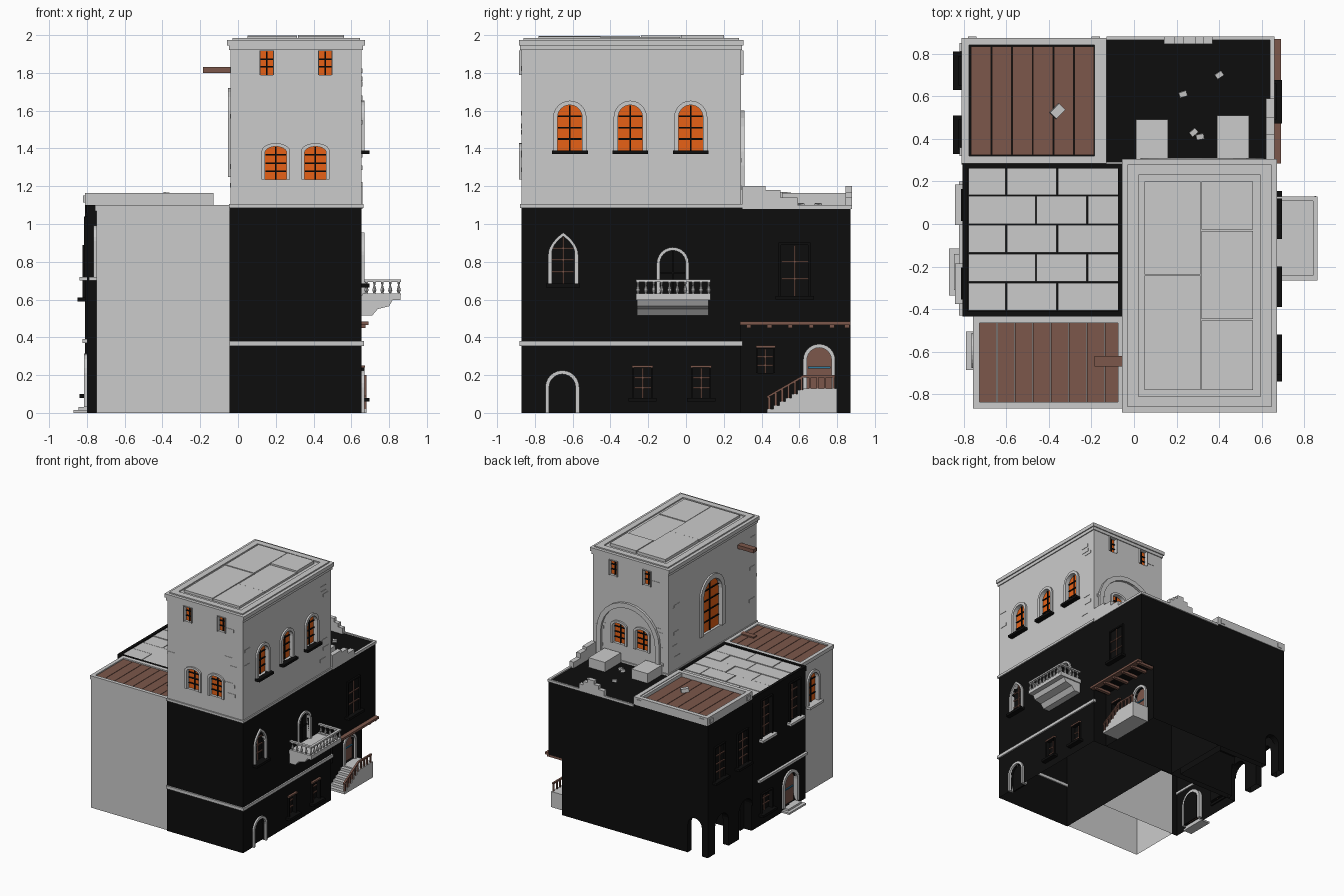
import bpy, bmesh, random
from math import sin, cos, pi
from mathutils import Vector, Matrix

if "Cube" in bpy.data.objects:
    bpy.data.objects.remove(bpy.data.objects["Cube"])
random.seed(4)

def material(name, c):
    m = bpy.data.materials.new(name)
    m.diffuse_color = (*c, 1)
    m.use_nodes = True
    m.node_tree.nodes["Principled BSDF"].inputs["Base Color"].default_value = m.diffuse_color
    return m
BLACK = material("dark_plaster", (.004, .004, .004))
BROWN = material("wood", (.2, .095, .07))
ORANGE = material("glowing_glass", (.8, .12, .008))
BLUE = material("door_latch", (.03, .2, .35))

def finish(name, bm, mat=None):
    bmesh.ops.recalc_face_normals(bm, faces=bm.faces)
    me = bpy.data.meshes.new(name)
    bm.to_mesh(me); bm.free()
    ob = bpy.data.objects.new(name, me)
    bpy.context.collection.objects.link(ob)
    if mat: me.materials.append(mat)
    return ob

def boxes(name, items, mat=None):
    bm = bmesh.new()
    for a in items:
        c = [(a[i] + a[i + 1]) / 2 for i in (0, 2, 4)]
        s = [abs(a[i + 1] - a[i]) for i in (0, 2, 4)]
        bmesh.ops.create_cube(bm, size=1, matrix=Matrix.Translation(c) @ Matrix.Diagonal((*s, 1)))
    return finish(name, bm, mat)

def rim(name, x0, x1, y0, y1, z0, z1, t, mat=None):
    return boxes(name, [(x0, x1, y0, y0 + t, z0, z1), (x0, x1, y1 - t, y1, z0, z1),
                        (x0, x0 + t, y0 + t, y1 - t, z0, z1), (x1 - t, x1, y0 + t, y1 - t, z0, z1)], mat)

# wall = (side, plane): u runs along the wall, d points outward
def P(w, u, d, z):
    s, p = w
    return {"R": (p + d, u, z), "L": (p - d, u, z), "F": (u, p - d, z), "B": (u, p + d, z)}[s]

def wboxes(name, w, items, mat=None):
    out = []
    for u0, u1, d0, d1, z0, z1 in items:
        a, b = P(w, u0, d0, z0), P(w, u1, d1, z1)
        out.append((a[0], b[0], a[1], b[1], z0, z1))
    return boxes(name, out, mat)

def prism(name, w, pts, d0, d1, mat=None):
    bm = bmesh.new()
    a, b = ([bm.verts.new(P(w, u, d, z)) for u, z in pts] for d in (d0, d1))
    bm.faces.new(a); bm.faces.new(b)
    for i in range(len(pts)):
        j = (i + 1) % len(pts)
        bm.faces.new((a[i], a[j], b[j], b[i]))
    return finish(name, bm, mat)

def outline(u, z0, z1, hw, kind):
    if kind == "rect":
        return [(u + hw, z0), (u + hw, z1), (u - hw, z1), (u - hw, z0)]
    rise = {"round": hw, "low": hw * .55, "point": hw * 1.5}[kind]
    n, half = 6, []
    for i in range(n + 1):
        s = i / n
        half.append((hw * (1 - s * s), rise * s) if kind == "point" else (hw * cos(s * pi / 2), rise * sin(s * pi / 2)))
    top = [(u + x, z1 - rise + z) for x, z in half] + [(u - x, z1 - rise + z) for x, z in half[-2::-1]]
    return [(u + hw, z0)] + top + [(u - hw, z0)]

def surround(name, w, outer, inner, d0, d1, mat=None):
    bm = bmesh.new()
    secs = [[bm.verts.new(P(w, *q)) for q in ((o[0], d0, o[1]), (o[0], d1, o[1]), (i[0], d1, i[1]), (i[0], d0, i[1]))]
            for o, i in zip(outer, inner)]
    for a, b in zip(secs, secs[1:]):
        for k in range(4):
            bm.faces.new((a[k], a[k - 1], b[k - 1], b[k]))
    bm.faces.new(secs[0]); bm.faces.new(secs[-1])
    return finish(name, bm, mat)

def opening(name, w, u, z0, z1, hw, kind="rect", fw=.02, pane=ORANGE, frame=None, bars=BLACK, rows=3, cuts=None, sill=None):
    inner = outline(u, z0, z1, hw, kind)
    surround(name + "_frame", w, outline(u, z0, z1 + fw, hw + fw, kind), inner, -.03, .014, frame)
    dp = .003
    if cuts is not None:
        cuts.append(prism("cutter", w, inner, -.035, .05)); dp = -.022
    prism(name + "_pane", w, inner, dp - .006, dp, pane)
    if rows:
        t, h = .004, z1 - z0
        wboxes(name + "_bars", w, [(u - t, u + t, dp, dp + .008, z0, z1 - .003)] +
               [(u - hw * .97, u + hw * .97, dp, dp + .008, z0 + h * k / (rows + 1) - t, z0 + h * k / (rows + 1) + t)
                for k in range(1, rows + 1)], bars)
    if sill:
        wboxes(name + "_sill", w, [(u - hw - .03, u + hw + .03, -.01, .04, z0 - .02, z0)], sill[0])

def carve(ob, cutters=()):
    for c in cutters:
        m = ob.modifiers.new("cut", "BOOLEAN")
        m.object, m.solver = c, "EXACT"
    me = bpy.data.meshes.new_from_object(ob.evaluated_get(bpy.context.evaluated_depsgraph_get()))
    ob.modifiers.clear(); ob.data = me
    for c in cutters: bpy.data.objects.remove(c)
    bm = bmesh.new(); bm.from_mesh(me)          # shells are open underneath
    bmesh.ops.delete(bm, geom=[f for f in bm.faces if f.normal.z < -.9 and f.calc_center_median().z < .01], context="FACES")
    bm.to_mesh(me); bm.free()

# main masses
base = boxes("tower_base", [(-.045, .655, -.87, .29, 0, 1.09)], BLACK)
upper = boxes("tower_upper", [(-.04, .655, -.87, .29, 1.09, 1.95)])
boxes("back_wing_upper", [(-.14, .655, .29, .87, .47, 1.09)], BLACK)
low = boxes("back_wing_lower", [(-.14, .53, .29, .87, 0, .47)], BLACK)
mid = boxes("middle_block", [(-.8, -.045, -.43, .28, 0, 1.08)], BLACK)
corner = boxes("corner_block", [(-.81, -.14, .28, .87, 0, 1.1)], BLACK)
front = boxes("front_wing", [(-.75, -.045, -.86, -.43, 0, 1.075)])
R, L, F, B = ("R", .655), ("L", -.04), ("F", -.87), ("B", .29)
ML, CL, FL, RR = ("L", -.8), ("L", -.81), ("L", -.75), ("R", .53)

# tower windows
cuts = []
for u in (-.615, -.295, .025):
    opening("tower_side_window", R, u, 1.39, 1.63, .065, "round", .023, cuts=cuts, sill=[BLACK])
for w in (F, B):
    for u in (.2, .41):
        opening("tower_low_window", w, u, 1.235, 1.41, .057, "low", .018, cuts=cuts)
    for u in (.152, .462):
        opening("tower_high_window", w, u, 1.79, 1.915, .034, "rect", .004, rows=2, cuts=cuts)
opening("tower_great_window", L, -.28, 1.25, 1.68, .12, "round", .04, rows=4, cuts=cuts)
carve(upper, cuts)
surround("blind_arch", B, outline(.32, 1.09, 1.6, .29, "round"), outline(.32, 1.09, 1.56, .25, "round"), -.01, .02)
boxes("tower_beam", [(-.185, -.03, -.67, -.62, 1.8, 1.83)], BROWN)
boxes("tower_string_course", [(-.047, .665, -.88, .3, 1.085, 1.105)])
boxes("tower_cornice", [(-.047, .663, -.878, .297, 1.92, 1.945), (-.057, .672, -.885, .305, 1.945, 1.975)])
rim("tower_roof_rim", -.03, .645, -.86, .28, 1.97, 1.985, .05)
boxes("tower_roof_slabs", [(.05, .312, -.78, -.243, 1.97, 1.995), (.05, .312, -.237, .2, 1.97, 1.998),
      (.318, .56, -.78, -.453, 1.97, 1.993), (.318, .56, -.447, -.033, 1.97, 1.99), (.318, .56, -.027, .2, 1.97, 2)])
# scattered bricks showing through the plaster
for w, a, b in ((R, -.8, .2), (F, .02, .55), (L, -.8, .2), (B, .05, .6)):
    bricks = []
    for i in range(8):
        u, z = random.choice((a, b)) + random.uniform(-.03, .03), random.uniform(1.15, 1.85)
        bricks.append((u - .035, u + .035, -.005, .003, z, z + .025))
    wboxes("exposed_bricks", w, bricks)

# tower lower storeys
cuts = []
opening("pointed_window", R, -.65, .685, .935, .06, "point", .02, pane=BLACK, bars=BROWN, cuts=cuts, sill=[BLACK])
opening("balcony_door", R, -.07, .625, .86, .068, "round", .017, pane=BLACK, rows=1, cuts=cuts)
opening("cellar_door", R, -.655, 0, .205, .07, "round", .02, pane=BLACK, rows=0, cuts=cuts)
for u in (-.23, .08):
    opening("ground_window", R, u, .08, .24, .045, "rect", .008, BLACK, BLACK, BROWN, 2, cuts, [BLACK])
    wboxes("window_lintel", R, [(u - .055, u + .055, 0, .018, .24, .252)], BROWN)
carve(base, cuts)
opening("wing_window", R, .575, .62, .89, .072, "rect", .012, BLACK, BLACK, BROWN, 2, sill=[BLACK])
boxes("string_course", [(-.045, .667, -.882, -.86, .355, .38), (.64, .667, -.882, .3, .355, .38)])

# balcony
prism("balcony_bracket", ("B", 0), [(.65, .515), (.71, .515), (.74, .55), (.8, .565), (.82, .6), (.65, .6)], -.26, .12)
boxes("balcony_slab", [(.65, .86, -.265, .13, .598, .625)])
rail = [(.84, .862, -.265, .13), (.66, .84, -.265, -.243), (.66, .84, .108, .13)]
boxes("balcony_rail", [(*r, .693, .706) for r in rail] + [(*r, .625, .633) for r in rail])
spots = [(.851, -.254 + .375 * i / 9) for i in range(10)] + [(.68 + .042 * i, y) for i in range(4) for y in (-.254, .119)]
bm = bmesh.new()
for x, y in spots:
    for z0, z1, r0, r1 in ((.63, .65, .004, .011), (.65, .675, .011, .004), (.675, .695, .004, .008)):
        bmesh.ops.create_cone(bm, cap_ends=False, segments=8, radius1=r0, radius2=r1, depth=z1 - z0,
                              matrix=Matrix.Translation((x, y, (z0 + z1) / 2)))
finish("balcony_balusters", bm)

# recessed entrance with stairs below the overhang
cuts = []
opening("small_window", RR, .42, .21, .34, .042, "rect", .008, BLACK, BLACK, BROWN, 2, cuts)
wboxes("window_lintel", RR, [(.37, .475, 0, .018, .345, .358)], BROWN)
opening("entrance_door", RR, .705, .13, .345, .065, "round", .02, BROWN, rows=0, cuts=cuts)
wboxes("door_latch", RR, [(.645, .765, -.022, -.014, .235, .245)], BLUE)
carve(low, cuts)
boxes("overhang_ledge", [(.645, .69, .285, .87, .465, .483)], BROWN)
boxes("overhang_joists", [(.53, .675, y, y + .025, .45, .47) for y in (.32, .43, .54, .65, .76, .84)], BROWN)
boxes("entrance_stairs", [(.53, .68, .62, .8, 0, .13)] + [(.53, .68, .43 + .032 * i, .625, 0, .02 * (i + 1)) for i in range(6)])
prism("stair_rail", ("R", .665), [(.43, .09), (.62, .2), (.79, .2), (.79, .188), (.623, .188), (.43, .078)], 0, .015, BROWN)
boxes("stair_posts", [(.666, .679, .435 + .034 * i, .447 + .034 * i, .01 + .02 * i, .085 + .02 * i) for i in range(6)] +
      [(.666, .679, y, y + .012, .13, .19) for y in (.65, .69, .73, .775)], BROWN)

# back wing roof terrace with ruined parapet
boxes("ruined_parapet", [(.62, .66, .3, .42, 1.08, 1.2), (.62, .66, .42, .5, 1.08, 1.18), (.62, .66, .5, .59, 1.08, 1.14),
      (.14, .37, .845, .88, 1.08, 1.14), (.19, .33, .845, .88, 1.14, 1.17), (.23, .29, .845, .88, 1.17, 1.2),
      (.64, .66, .59, .88, 1.08, 1.1), (-.13, .66, .865, .88, 1.08, 1.1)])
boxes("roof_blocks", [(.01, .16, .3, .49, 1.09, 1.17), (.39, .54, .3, .51, 1.09, 1.17)])
for x, y, z, r in ((.4, .7, 1.1, .6), (.23, .61, 1.1, .3), (.28, .43, 1.1, .7), (.31, .41, 1.1, .2), (-.36, .53, 1.15, .8)):
    s = .03 if x < 0 else .018
    ob = boxes("rubble", [(-s, s, -s * .7, s * .7, -s * .5, s * .5)])
    ob.location, ob.rotation_euler = (x, y, z), (.1, .1, r)

# corner terrace with planked floor and parapet
rim("terrace_parapet", -.81, -.13, .285, .875, 1.1, 1.165, .035)
boxes("terrace_inner_wall", [(-.185, -.165, .32, .84, 1.1, 1.16)])
boxes("terrace_planks", [(-.765 + .097 * i, -.672 + .097 * i, .325, .835, 1.09, 1.135) for i in range(6)], BROWN)
boxes("parapet_studs", [(-.82, -.8, y, y + .04, 1.115, 1.15) for y in (.32, .81)] + [(x, x + .04, .865, .88, 1.115, 1.15) for x in (-.78, -.2)])

# open arcade under the corner
cuts = [boxes("cutter", [(-.755, -.2, .33, .82, -.1, .36)])]
for u in (.685, .37):
    cuts.append(prism("cutter", CL, outline(u, -.1, .3, .09, "round"), -.08, .05))
cuts.append(prism("cutter", ("B", .87), outline(-.69, -.1, .3, .065, "round"), -.08, .05))
carve(corner, cuts)
for u in (.72, .42):
    opening("corner_window", CL, u, .61, .88, .06, "rect", .01, BLACK, BLACK, BROWN, 3, sill=[BLACK])

# middle block: stone roof, windows and street door
rim("middle_roof_rim", -.805, -.05, -.435, .285, 1.06, 1.1, .025, BLACK)
stones = []
for r in range(5):
    y = -.41 + .136 * r
    xs = [-.78] + [-.6 + .07 * (r % 2 * 2) + .24 * k for k in range(2)] + [-.07]
    stones += [(a + .003, b - .003, y + .003, y + .133, 1.07, 1.09 + random.uniform(0, .006)) for a, b in zip(xs, xs[1:])]
boxes("middle_roof_stones", stones)
cuts = []
for u, z0, z1 in ((.09, .72, 1.03), (-.28, .72, 1.03), (.09, .1, .25)):
    opening("middle_window", ML, u, z0, z1, .065, "rect", .01, BLACK, BLACK, BROWN, 3 if z0 > .5 else 2, cuts, [None if z0 > .5 else BLACK])
opening("street_door", ML, -.225, .03, .29, .08, "round", .025, BROWN, rows=0, cuts=cuts)
wboxes("street_door_latch", ML, [(-.29, -.16, -.022, -.014, .15, .16)], BLUE)
carve(mid, cuts)
boxes("street_steps", [(-.87, -.79, -.335, -.115, 0, .015), (-.845, -.79, -.31, -.14, .015, .03)])
boxes("middle_string_course", [(-.822, -.79, -.43, .2, .37, .39)])

# front wing: planked roof, side window
rim("front_wing_rim", -.757, -.045, -.867, -.435, 1.07, 1.1, .03)
boxes("front_wing_planks", [(-.727 + .0845 * i, -.646 + .0845 * i, -.837, -.465, 1.07, 1.09) for i in range(8)], BROWN)
boxes("loose_board", [(-.185, -.06, -.67, -.625, 1.09, 1.1)], BROWN)
cuts = []
opening("front_wing_window", FL, -.595, .72, .97, .06, "round", .022, cuts=cuts, sill=[None])
carve(front, cuts)
